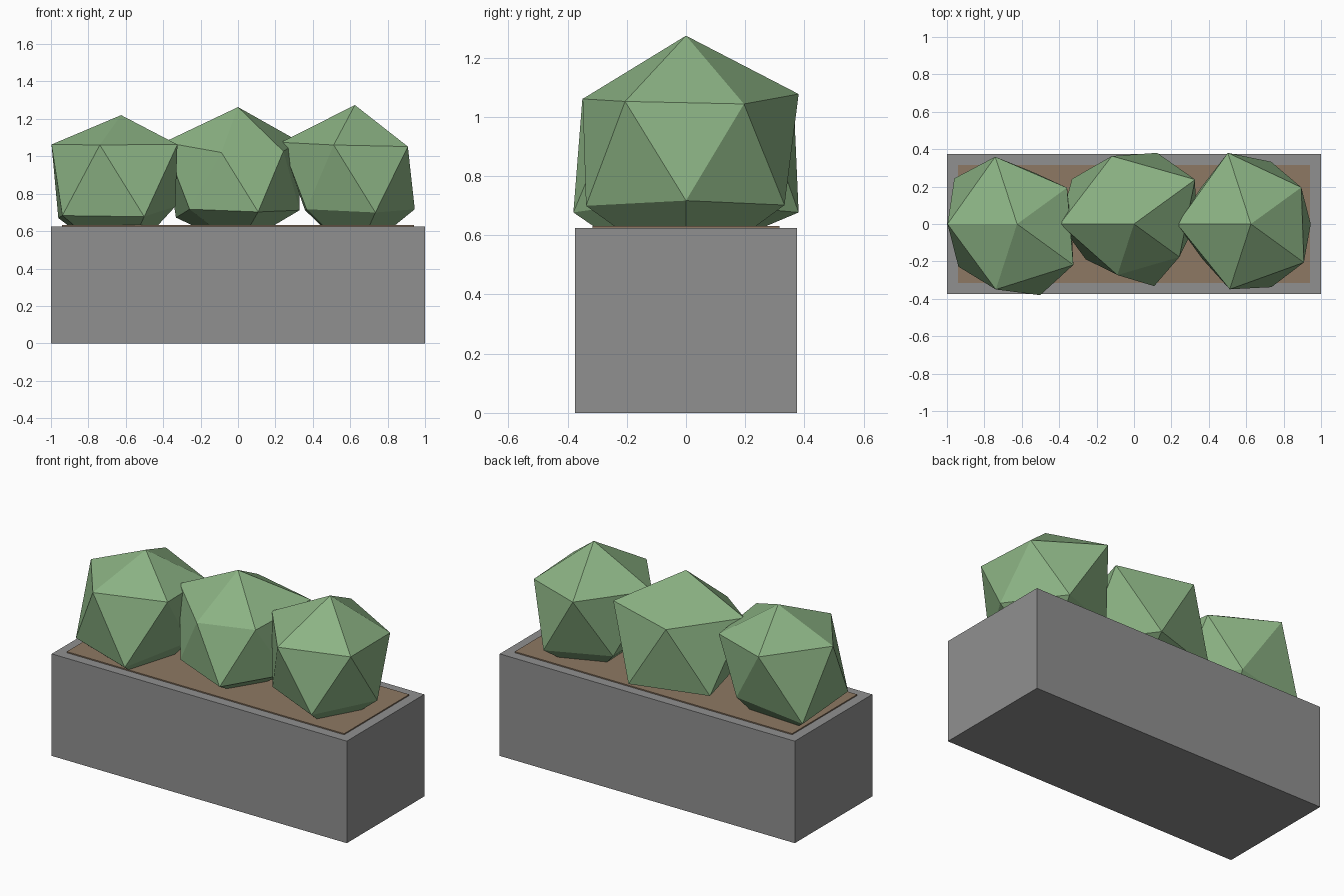
import bpy, bmesh, math
from mathutils import Matrix

if "Cube" in bpy.data.objects:
    bpy.data.objects.remove(bpy.data.objects["Cube"], do_unlink=True)


def material(name, rgb):
    mat = bpy.data.materials.new(name)
    mat.use_nodes = True
    mat.diffuse_color = (*rgb, 1)
    mat.node_tree.nodes["Principled BSDF"].inputs["Base Color"].default_value = (*rgb, 1)
    return mat


stone = material("stone_grey", (0.28, 0.28, 0.28))
earth = material("soil_brown", (0.27, 0.19, 0.125))
leaf = material("leaf_green", (0.26, 0.45, 0.23))


def add_object(name, bm, mat, location):
    mesh = bpy.data.meshes.new(name)
    bm.to_mesh(mesh)
    bm.free()
    mesh.materials.append(mat)
    obj = bpy.data.objects.new(name, mesh)
    obj.location = location
    bpy.context.collection.objects.link(obj)
    return obj


def add_box(name, size, bottom, mat):
    bm = bmesh.new()
    bmesh.ops.create_cube(bm, size=1)
    bmesh.ops.scale(bm, vec=size, verts=bm.verts)
    return add_object(name, bm, mat, (0, 0, bottom + size[2] / 2))


def add_bush(name, x, ring, top, bottom):
    """Icosahedron with uneven corners; ring lists radii every 36 degrees,
    alternating between the lower and the upper ring."""
    bm = bmesh.new()
    bmesh.ops.create_icosphere(bm, subdivisions=1, radius=1,
                               matrix=Matrix.Rotation(math.pi, 4, "Z"))
    for v in bm.verts:
        flat = math.hypot(v.co.x, v.co.y)
        if flat < 0.1:
            v.co *= top if v.co.z > 0 else bottom
        else:
            step = round(math.atan2(v.co.y, v.co.x) / math.radians(36)) % 10
            v.co *= ring[step] / flat
    return add_object(name, bm, leaf, (x, 0, 0.877))


# Planter block with a thin bed of soil
add_box("planter", (2, 0.75, 0.625), 0, stone)
add_box("soil", (1.88, 0.63, 0.03), 0.602, earth)

# Three faceted bushes in a row
add_bush("right_bush", -0.625,
         [.29, .33, .29, .378, .415, .372, .388, .368, .4, .372], 0.343, 0.46)
add_bush("middle_bush", 0,
         [.33, .404, .4, .382, .41, .396, .32, .287, .349, .3], 0.386, 0.36)
add_bush("left_bush", 0.625,
         [.32, .333, .35, .4, .33, .395, .32, .367, .355, .35], 0.397, 0.42)
